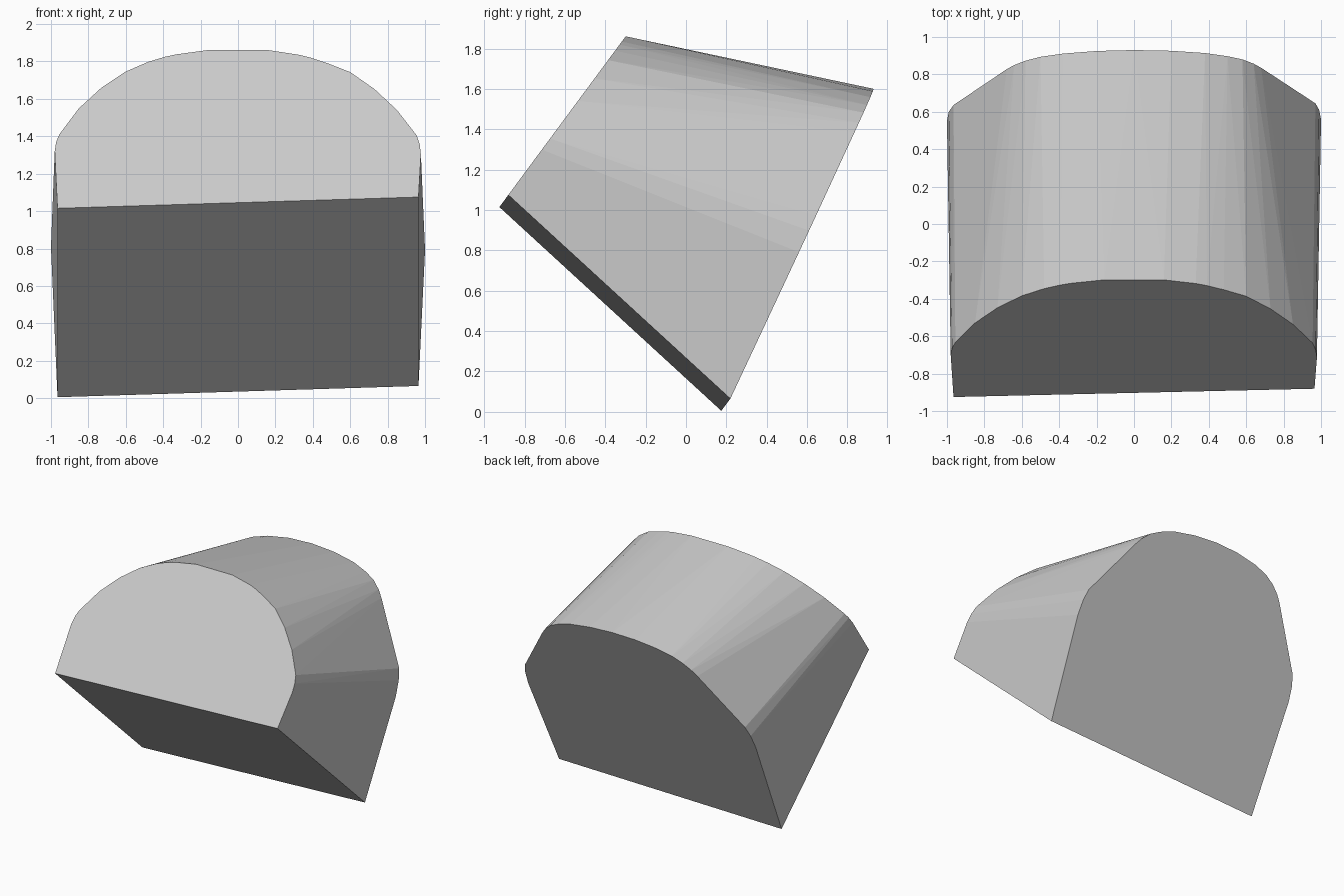
import bpy, bmesh

if "Cube" in bpy.data.objects:
    bpy.data.objects.remove(bpy.data.objects["Cube"])

grey = bpy.data.materials.new("plain grey")
grey.diffuse_color = (0.6, 0.6, 0.6, 1)
grey.use_nodes = True
grey.node_tree.nodes["Principled BSDF"].inputs["Base Color"].default_value = grey.diffuse_color

# Front end outline (x, z), right corner over the arch to the left corner
front = [(.965, 1.075), (.978, 1.30), (.972, 1.355), (.955, 1.405), (.85, 1.54), (.73, 1.652),
         (.60, 1.743), (.48, 1.79), (.39, 1.82), (.33, 1.835), (.16, 1.861),
         (-.16, 1.861), (-.33, 1.838), (-.39, 1.825), (-.48, 1.798), (-.60, 1.746), (-.73, 1.66),
         (-.85, 1.55), (-.955, 1.41), (-.972, 1.37), (-.98, 1.32), (-.965, 1.015)]
# Back end outline (x, y), same order
back = [(.965, .22), (1, .56), (.99, .61), (.97, .645), (.68, .835), (.64, .857),
        (.58, .88), (.50, .897), (.38, .914), (.20, .926), (0, .930),
        (-.20, .925), (-.38, .911), (-.50, .894), (-.58, .873), (-.64, .850),
        (-.68, .828), (-.965, .636), (-.99, .60), (-1, .55), (-.965, .175)]

# Each outline lies on its own tilted plane
points = [(x, -.925 + (z - 1.015) * .74, z) for x, z in front]
points += [(x, y, (y - .1811 - .00877 * x) / .4678) for x, y in back]

# Arched block: the skin stretched between the two end outlines
bm = bmesh.new()
for p in points:
    bm.verts.new(p)
hull = bmesh.ops.convex_hull(bm, input=bm.verts[:])
loose = [v for v in bm.verts if not v.link_faces]
bmesh.ops.delete(bm, geom=loose, context='VERTS')
bmesh.ops.dissolve_limit(bm, angle_limit=.01, verts=bm.verts[:], edges=bm.edges[:])
bmesh.ops.recalc_face_normals(bm, faces=bm.faces[:])

mesh = bpy.data.meshes.new("arched_block")
bm.to_mesh(mesh)
bm.free()
mesh.materials.append(grey)
block = bpy.data.objects.new("arched_block", mesh)
bpy.context.collection.objects.link(block)
